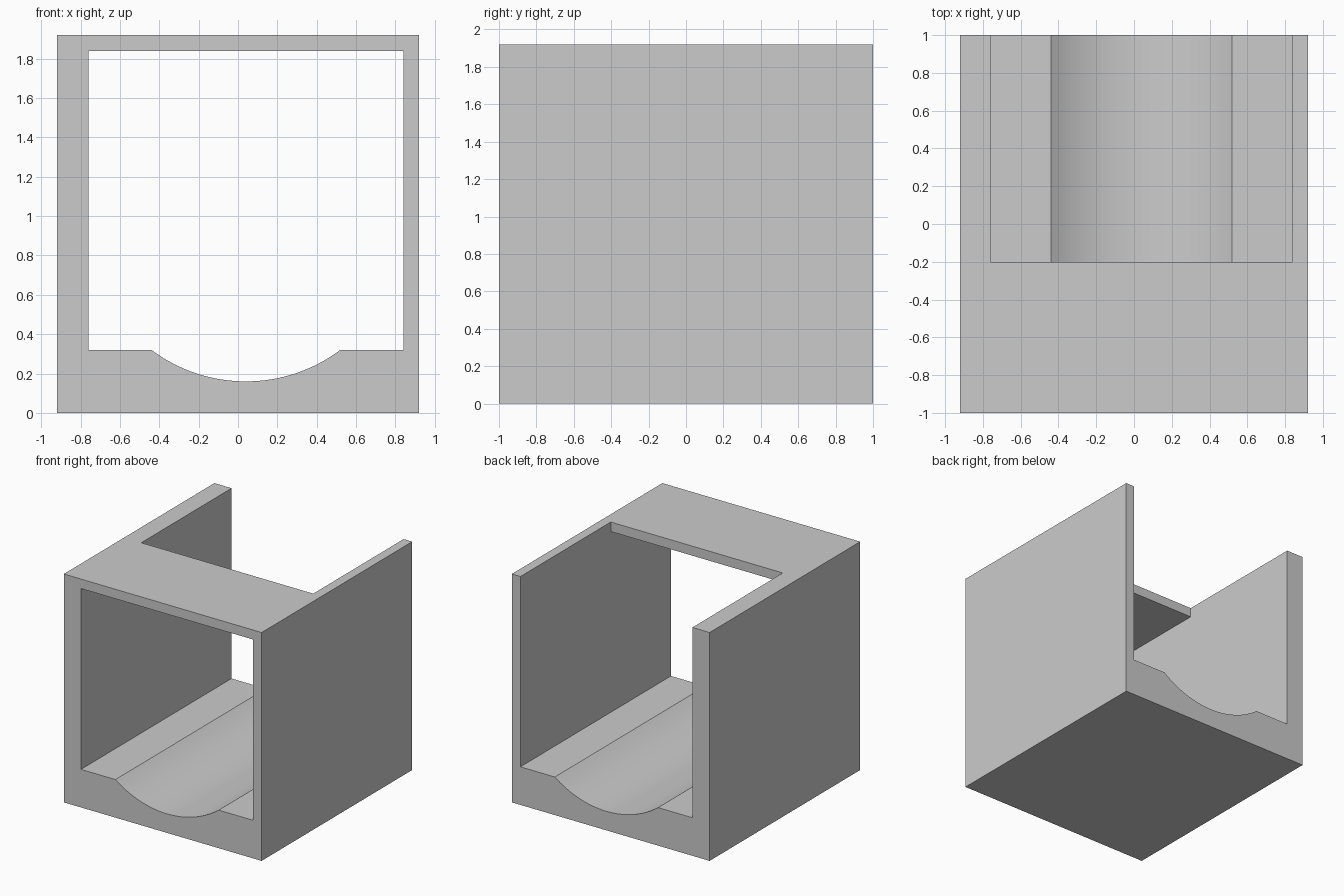
import bpy
import bmesh
import math

if "Cube" in bpy.data.objects:
    bpy.data.objects.remove(bpy.data.objects["Cube"], do_unlink=True)

grey = bpy.data.materials.new("plain_grey")
grey.use_nodes = True
colour = (0.6, 0.6, 0.6, 1)
grey.diffuse_color = colour
grey.node_tree.nodes["Principled BSDF"].inputs["Base Color"].default_value = colour


def prism(name, profile, y0, y1):
    """Extrude an x-z profile from y0 to y1."""
    bm = bmesh.new()
    face = bm.faces.new([bm.verts.new((x, y0, z)) for x, z in profile])
    new = bmesh.ops.extrude_face_region(bm, geom=[face])["geom"]
    verts = [v for v in new if isinstance(v, bmesh.types.BMVert)]
    bmesh.ops.translate(bm, verts=verts, vec=(0, y1 - y0, 0))
    bmesh.ops.recalc_face_normals(bm, faces=bm.faces)
    mesh = bpy.data.meshes.new(name)
    bm.to_mesh(mesh)
    bm.free()
    mesh.materials.append(grey)
    obj = bpy.data.objects.new(name, mesh)
    bpy.context.collection.objects.link(obj)
    return obj


def rect(x0, x1, z0, z1):
    return [(x0, z0), (x1, z0), (x1, z1), (x0, z1)]


def cut(target, cutter):
    mod = target.modifiers.new("cut", 'BOOLEAN')
    mod.operation = 'DIFFERENCE'
    mod.solver = 'EXACT'
    mod.object = cutter
    bpy.context.view_layer.objects.active = target
    bpy.ops.object.modifier_apply(modifier=mod.name)
    bpy.data.objects.remove(cutter, do_unlink=True)


# Outer block
left, right, floor, ceiling, top = -0.76, 0.84, 0.32, 1.84, 1.92
housing = prism("open_housing", rect(-0.92, 0.92, 0, top), -1, 1)

# Tunnel with a round trough sunk in its floor
steps, radius, half = 32, 0.8, math.asin(0.6)
angles = [half * (2 * i / steps - 1) for i in range(steps + 1)]
trough = [(0.04 + radius * math.sin(a), 0.96 - radius * math.cos(a)) for a in angles]
tunnel = [(left, floor)] + trough + [(right, floor), (right, ceiling), (left, ceiling)]
cut(housing, prism("tunnel_cutter", tunnel, -1.2, 1.2))

# Roof opening at the back
cut(housing, prism("roof_cutter", rect(left, right, 1.6, 2.2), -0.2, 1.2))

# Smooth trough, crisp edges
bpy.ops.object.select_all(action='DESELECT')
housing.select_set(True)
bpy.context.view_layer.objects.active = housing
bpy.ops.object.shade_smooth_by_angle(angle=math.radians(30))
